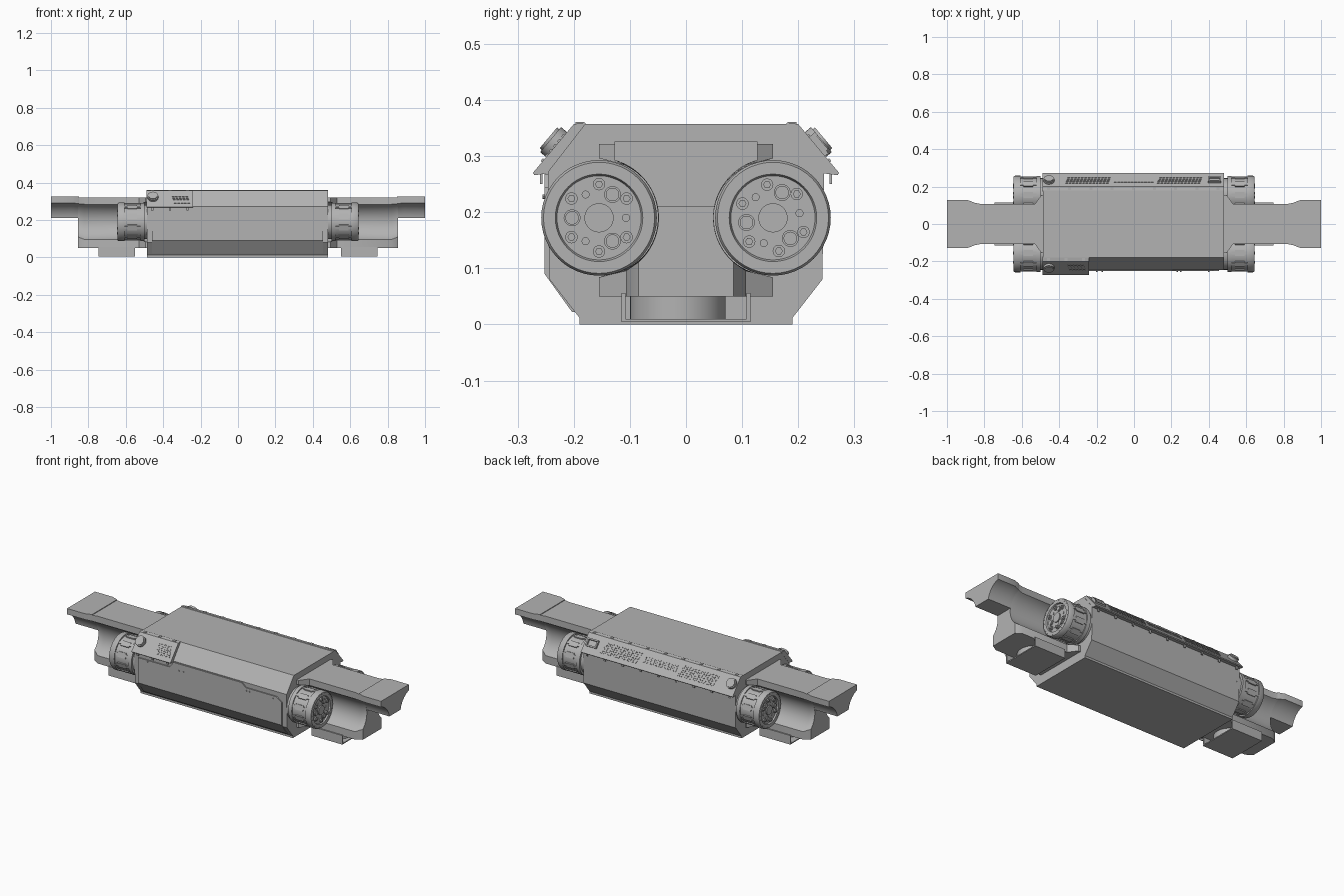
import bpy, bmesh, math
from mathutils import Matrix, Vector

cube = bpy.data.objects.get("Cube")
if cube:
    bpy.data.objects.remove(cube)

grey = bpy.data.materials.new("hull_grey")
grey.use_nodes = True
grey.diffuse_color = (0.45, 0.45, 0.45, 1)
grey.node_tree.nodes["Principled BSDF"].inputs["Base Color"].default_value = (0.45, 0.45, 0.45, 1)

R, CY, CZ = 0.106, 0.155, 0.19      # motor bay radius and axis


def finish(name, bm, smooth=False):
    bmesh.ops.recalc_face_normals(bm, faces=bm.faces[:])
    mesh = bpy.data.meshes.new(name)
    bm.to_mesh(mesh)
    bm.free()
    ob = bpy.data.objects.new(name, mesh)
    bpy.context.collection.objects.link(ob)
    mesh.materials.append(grey)
    if smooth:
        bpy.ops.object.select_all(action='DESELECT')
        ob.select_set(True)
        bpy.context.view_layer.objects.active = ob
        bpy.ops.object.shade_smooth_by_angle(angle=math.radians(35))
    return ob


def loft(bm, sections):
    """Join equal-length rings of points and cap both ends."""
    rings = [[bm.verts.new(p) for p in s] for s in sections]
    n = len(rings[0])
    for a, b in zip(rings, rings[1:]):
        for i in range(n):
            j = (i + 1) % n
            bm.faces.new((a[i], a[j], b[j], b[i]))
    bm.faces.new(rings[0])
    bm.faces.new(rings[-1])


def extrude_x(bm, profile, x0, x1):
    loft(bm, [[(x, y, z) for y, z in profile] for x in (x0, x1)])


def box(bm, lo, hi):
    extrude_x(bm, [(lo[1], lo[2]), (hi[1], lo[2]), (hi[1], hi[2]), (lo[1], hi[2])], lo[0], hi[0])


def cylinder(bm, matrix, r, depth, segments=20):
    bmesh.ops.create_cone(bm, cap_ends=True, segments=segments, radius1=r, radius2=r,
                          depth=depth, matrix=matrix)


def slope(side, x, t, lift=0.0):
    """Frame lying on the upper sloping cover; t runs from top edge to bottom edge."""
    n = Vector((0, side * 0.766, 0.643))
    p = Vector((x, side * (0.2 + 0.073 * t), 0.357 - 0.087 * t)) + n * lift
    return Matrix.Translation(p) @ Matrix.Rotation(-side * 0.873, 4, 'X')


def slope_box(bm, side, x, t, size):
    bmesh.ops.create_cube(bm, size=1, matrix=slope(side, x, t, size[2] / 2) @ Matrix.Diagonal((*size, 1)))


# Main hull
bm = bmesh.new()
half = [(0.18, 0.357), (0.246, 0.272), (0.243, 0.08), (0.19, 0.012), (0.19, 0)]
ring = half + [(-y, z) for y, z in reversed(half)]
extrude_x(bm, ring, -0.487, 0.482)
finish("hull", bm)

# Front armour plate with stepped top edge, wrapping over the lower slope
bm = bmesh.new()
outline = [(-0.46, 0.09), (-0.46, 0.235), (-0.26, 0.235), (-0.235, 0.268), (0.2, 0.268),
           (0.225, 0.245), (0.42, 0.245), (0.455, 0.22), (0.455, 0.09)]
loft(bm, [[(x, y, z) for x, z in outline] for y in (-0.24, -0.252)])
loft(bm, [[(x, y, z) for y, z in [(-0.236, 0.09), (-0.252, 0.09), (-0.203, 0.022), (-0.19, 0.022)]]
          for x in (-0.46, 0.455)])
for x in (-0.4, -0.2, -0.17, 0.23, 0.25, 0.4):
    cylinder(bm, Matrix.Translation((x, -0.253, 0.228)) @ Matrix.Rotation(math.pi / 2, 4, 'X'), 0.004, 0.006, 8)
finish("front_armour", bm)

# Sloping equipment covers: short one in front, full length one behind
for name, s, x0, x1 in (("front_cover", -1, -0.488, -0.24), ("back_cover", 1, -0.488, 0.48)):
    bm = bmesh.new()
    extrude_x(bm, [(s * 0.175, 0.35), (s * 0.18, 0.36), (s * 0.2, 0.357), (s * 0.273, 0.27),
                   (s * 0.27, 0.266), (s * 0.24, 0.27)], x0, x1)
    count = 3 if s < 0 else 9
    for i in range(count):
        x = x0 + 0.03 + (x1 - x0 - 0.06) * i / (count - 1)
        box(bm, (x - 0.006, s * 0.258 - 0.002, 0.25), (x + 0.006, s * 0.258 + 0.002, 0.27))
        box(bm, (x - 0.008, s * 0.19 - 0.007, 0.356), (x + 0.008, s * 0.19 + 0.007, 0.361))
    finish(name, bm)

    # Round lamp with rim
    bm = bmesh.new()
    cylinder(bm, slope(s, -0.455, 0.42, 0.006), 0.029, 0.016, 32)
    cylinder(bm, slope(s, -0.455, 0.42, 0.012), 0.024, 0.014, 32)
    finish(name.replace("cover", "lamp"), bm, True)

    # Vent louvres in small rows
    bm = bmesh.new()
    blocks = [(-0.35, 5)] if s < 0 else [(-0.36, 13), (0.13, 13)]
    for start, columns in blocks:
        for c in range(columns):
            for r in range(6):
                slope_box(bm, s, start + c * 0.018 + r * 0.003, 0.25 + r * 0.1, (0.013, 0.006, 0.003))
    if s > 0:
        for c in range(12):
            for r in range(3):
                slope_box(bm, s, -0.1 + c * 0.018, 0.35 + r * 0.12, (0.015, 0.009, 0.002))
    finish(name.replace("cover", "vents"), bm)

# Grab handle on the back cover
bm = bmesh.new()
for x in (0.4, 0.46):
    slope_box(bm, 1, x, 0.45, (0.008, 0.035, 0.012))
slope_box(bm, 1, 0.43, 0.3, (0.068, 0.008, 0.014))
slope_box(bm, 1, 0.43, 0.62, (0.068, 0.008, 0.008))
finish("grab_handle", bm)


def bay_section(x, w_top, w_low, z_top, z_low, arc_end=None):
    """Beam section scooped out on both sides around the motors."""
    a0 = math.acos((w_top - CY) / R)
    a1 = arc_end if arc_end else 2 * math.pi - math.acos((w_low - CY) / R)
    arc = [(CY + R * math.cos(a), CZ + R * math.sin(a))
           for a in (a0 + (a1 - a0) * i / 20 for i in range(21))]
    side = [(w_top, z_top)] + arc
    side.append((arc[-1][0], z_low))
    return [(x, y, z) for y, z in side + [(-y, z) for y, z in reversed(side)]]


def motor(label, s, side, turn):
    """Ribbed drum lying along x with a bolted end face."""
    axis = Matrix.Translation((0, side * CY, CZ)) @ Matrix.Rotation(s * math.pi / 2, 4, 'Y')
    bm = bmesh.new()
    # half section: distance along the axis, radius
    section = [(0.47, 0.09), (0.5, 0.09), (0.5, 0.102), (0.522, 0.102), (0.522, 0.096), (0.608, 0.096),
               (0.608, 0.103), (0.637, 0.103), (0.643, 0.099), (0.643, 0.078), (0.635, 0.075)]
    n = 48
    loft(bm, [[axis @ Vector((r * math.cos(2 * math.pi * i / n), r * math.sin(2 * math.pi * i / n), h))
               for i in range(n)] for h, r in section])
    finish(label + "_drum", bm, True)

    bm = bmesh.new()

    def stud(angle, dist, r, top, base=0.63, seg=20):
        a = math.radians(angle)
        cylinder(bm, axis @ Matrix.Translation((dist * math.cos(a), dist * math.sin(a), (top + base) / 2)),
                 r, top - base, seg)

    stud(0, 0, 0.026, 0.641, seg=32)
    for a in (0, 55, 125, 180, 235, 305):
        stud(a + turn, 0.06, 0.011, 0.642)
        stud(a + turn, 0.06, 0.007, 0.647, seg=6)
    for a in (30, 150, 270):
        stud(a + turn, 0.048, 0.015, 0.64)
        stud(a + turn, 0.048, 0.012, 0.643)
        stud(a + turn + 60, 0.048, 0.007, 0.638)
    for a in range(0, 360, 15):
        stud(a, 0.093, 0.0018, 0.645, seg=6)
    finish(label + "_bolts", bm, True)

    # Clamps bridging the two rims
    bm = bmesh.new()
    for i in range(10):
        m = axis @ Matrix.Rotation(math.radians(36 * i), 4, 'Z')
        for h, wide, long in ((0.565, 0.03, 0.05), (0.535, 0.014, 0.03), (0.595, 0.014, 0.03)):
            bmesh.ops.create_cube(bm, size=1, matrix=m @ Matrix.Translation((0.0965, 0, h))
                                  @ Matrix.Diagonal((0.008, wide, long, 1)))
    finish(label + "_clamps", bm)


for s, end in ((1, "left"), (-1, "right")):
    # Beam linking the hull to the outer coupling
    bm = bmesh.new()
    loft(bm, [bay_section(s * x, wt, wl, 0.322, 0.05) for x, wt, wl in
              ((0.47, 0.155, 0.155), (0.495, 0.155, 0.155), (0.53, 0.107, 0.107),
               (0.82, 0.107, 0.107), (0.855, 0.114, 0.085))])
    finish(end + "_beam", bm, True)

    # Coupling head at the tip
    bm = bmesh.new()
    loft(bm, [bay_section(s * x, w, w, 0.326, 0.21, math.pi - 0.19) for x, w in
              ((0.85, 0.113), (0.887, 0.127), (1.0, 0.127))])
    finish(end + "_coupling_head", bm, True)

    # Foot tray with a round pad inside
    bm = bmesh.new()
    xa, xb = sorted((s * 0.55, s * 0.745))
    box(bm, (xa, -0.115, 0.004), (xb, 0.115, 0.01))
    for y in (-0.115, 0.108):
        box(bm, (xa, y, 0.006), (xb, y + 0.007, 0.056))
    finish(end + "_foot_tray", bm)
    bm = bmesh.new()
    cylinder(bm, Matrix.Translation((s * 0.645, -0.015, 0.032)), 0.085, 0.046, 40)
    finish(end + "_foot_pad", bm, True)

    for side, face in ((-1, "front"), (1, "back")):
        motor(f"{end}_{face}_motor", s, side, 0 if side < 0 else 10)
